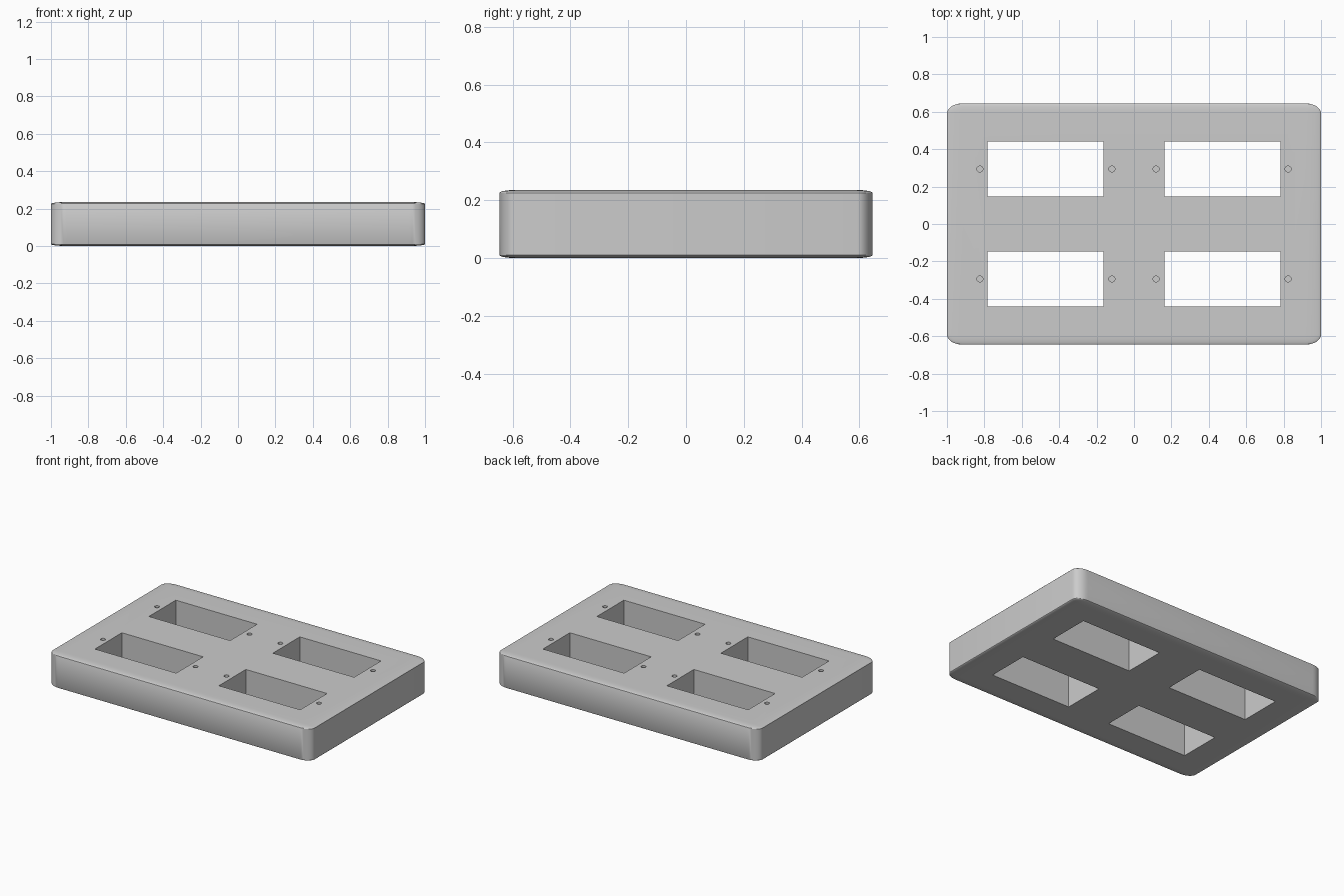
import bpy, math
from mathutils import Matrix

if "Cube" in bpy.data.objects:
    bpy.data.objects.remove(bpy.data.objects["Cube"])

W, D, H = 2.0, 1.29, 0.235

grey = bpy.data.materials.new("plain_grey")
grey.diffuse_color = (0.6, 0.6, 0.6, 1)
grey.use_nodes = True
grey.node_tree.nodes["Principled BSDF"].inputs["Base Color"].default_value = grey.diffuse_color


def apply_mods(obj):
    bpy.context.view_layer.objects.active = obj
    for m in list(obj.modifiers):
        bpy.ops.object.modifier_apply(modifier=m.name)


def cut(obj, cutter):
    m = obj.modifiers.new("cut", 'BOOLEAN')
    m.operation, m.solver, m.object = 'DIFFERENCE', 'EXACT', cutter
    apply_mods(obj)
    bpy.data.objects.remove(cutter)


# Plate: a bevelled unit cube stretched to size, so its rounding is flattened in z
bpy.ops.mesh.primitive_cube_add(size=1)
plate = bpy.context.object
plate.name = "plate"
plate.data.materials.append(grey)
bev = plate.modifiers.new("round", 'BEVEL')
bev.width, bev.segments = 0.042, 8
apply_mods(plate)
plate.data.transform(Matrix.Translation((0, 0, H / 2)) @ Matrix.Diagonal((W, D, H, 1)))

for sx in (-1, 1):
    for sy in (-1, 1):
        # Rectangular window through the plate
        bpy.ops.mesh.primitive_cube_add(size=1, location=(sx * 0.473, sy * 0.294, H / 2))
        window = bpy.context.object
        window.data.transform(Matrix.Diagonal((0.62, 0.294, 1, 1)))
        cut(plate, window)
        # Blind screw holes at both ends of the window
        for x in (0.118, 0.824):
            bpy.ops.mesh.primitive_cylinder_add(vertices=24, radius=0.016, depth=0.2,
                                                location=(sx * x, sy * 0.294, H))
            cut(plate, bpy.context.object)

bpy.ops.object.select_all(action='DESELECT')
plate.select_set(True)
bpy.context.view_layer.objects.active = plate
bpy.ops.object.shade_smooth_by_angle(angle=math.radians(30))
